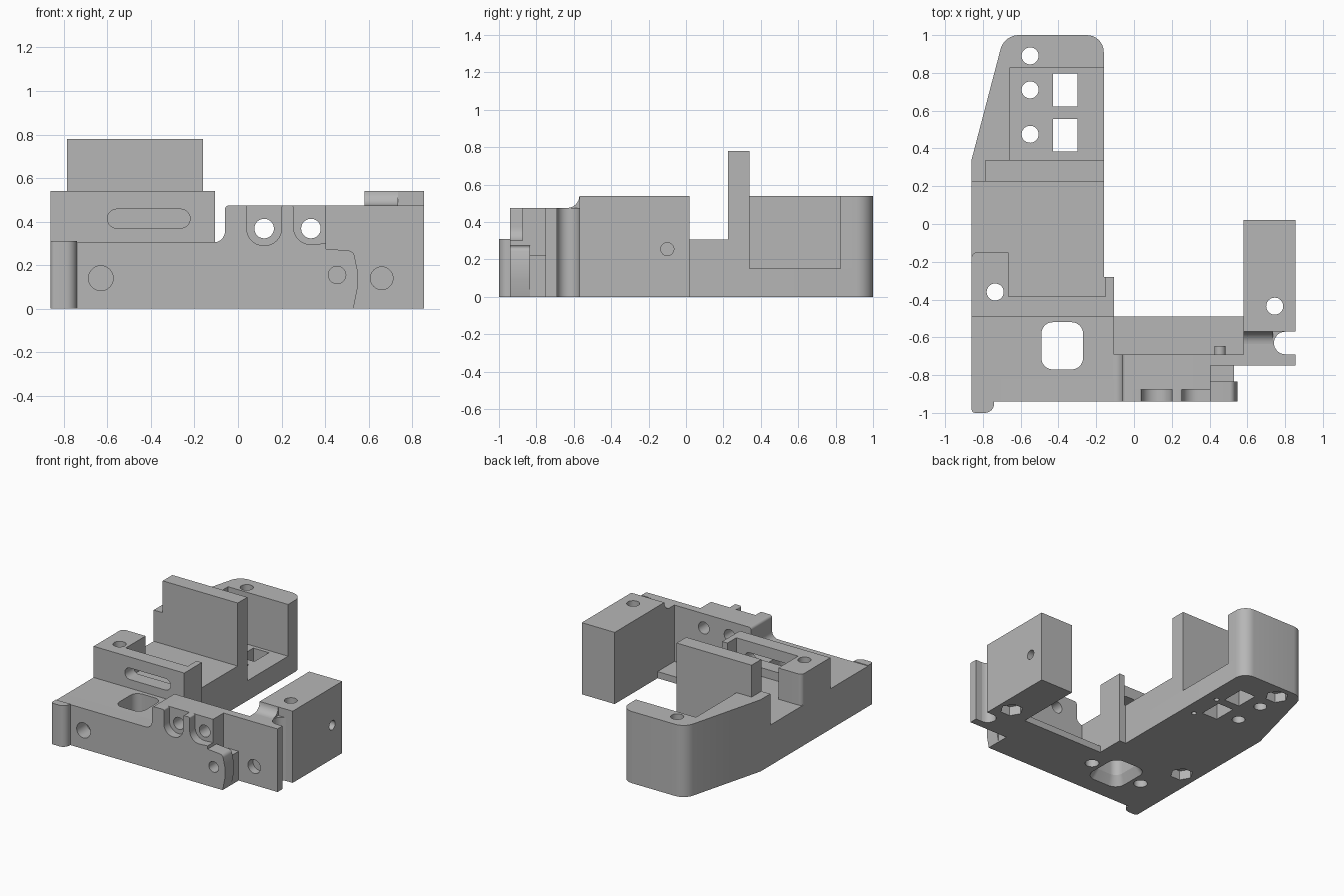
import bpy, bmesh, math
from mathutils import Vector

cube = bpy.data.objects.get("Cube")
if cube:
    bpy.data.objects.remove(cube)

grey = bpy.data.materials.new("plain_grey")
grey.use_nodes = True
colour = (0.47, 0.47, 0.47, 1)
grey.diffuse_color = colour
grey.node_tree.nodes["Principled BSDF"].inputs["Base Color"].default_value = colour


def rounded(pts):
    """Outline from (u, v) or (u, v, radius) corners, rounding those with a radius."""
    out = []
    for i, p in enumerate(pts):
        c = Vector(p[:2])
        if len(p) == 2:
            out.append(c)
            continue
        a = (Vector(pts[i - 1][:2]) - c).normalized()
        b = (Vector(pts[(i + 1) % len(pts)][:2]) - c).normalized()
        half = math.acos(a.dot(b)) / 2
        centre = c + (a + b).normalized() * (p[2] / math.sin(half))
        start = c + a * (p[2] / math.tan(half)) - centre
        end = c + b * (p[2] / math.tan(half)) - centre
        sweep = math.atan2(start.x * end.y - start.y * end.x, start.dot(end))
        for k in range(9):
            t = sweep * k / 8
            out.append(centre + Vector((start.x * math.cos(t) - start.y * math.sin(t),
                                        start.x * math.sin(t) + start.y * math.cos(t))))
    return out


def prism(name, axis, lo, hi, outline, holes=(), flared=()):
    """Extrude an outline with holes along an axis; flared holes are wider at lo."""
    place = {"x": lambda p, w: (w, p.x, p.y),
             "y": lambda p, w: (p.x, w, p.y),
             "z": lambda p, w: (p.x, p.y, w)}[axis]
    loops = [(rounded(o), 1) for o in [outline, *holes]]
    loops += [(rounded(o), 1.3) for o in flared]
    bm = bmesh.new()
    ends = ([], [])
    for pts, widen in loops:
        mid = sum(pts, Vector((0, 0))) / len(pts)
        near = [bm.verts.new(place(mid + (p - mid) * widen, lo)) for p in pts]
        far = [bm.verts.new(place(p, hi)) for p in pts]
        for i in range(len(pts)):
            side = bm.faces.new((near[i - 1], near[i], far[i], far[i - 1]))
            ends[0].append(side.edges[0])
            ends[1].append(side.edges[2])
    for edges in ends:
        bmesh.ops.triangle_fill(bm, edges=edges, use_beauty=True)
    bmesh.ops.recalc_face_normals(bm, faces=bm.faces[:])
    mesh = bpy.data.meshes.new(name)
    bm.to_mesh(mesh)
    bm.free()
    mesh.materials.append(grey)
    mesh.shade_smooth()
    mesh.set_sharp_from_angle(angle=math.radians(30))
    bpy.context.collection.objects.link(bpy.data.objects.new(name, mesh))


def rect(u0, u1, v0, v1, r=None):
    c = [(u0, v0), (u1, v0), (u1, v1), (u0, v1)]
    return [(*p, r) for p in c] if r else c


def ring(u, v, r, n=32):
    return [(u + r * math.cos(2 * math.pi * k / n), v + r * math.sin(2 * math.pi * k / n))
            for k in range(n)]


# Shared hole shapes: bolt holes, nut pockets, windows and the large opening
bolt, nut = 0.045, 0.08
rear_bolt, post_bolt, block_bolt = (-.55, .89), (-.735, -.36), (.745, -.435)
opening = rect(-.49, -.27, -.77, -.52, .06)
floor_holes = [ring(-.55, y, bolt) for y in (.475, .71)]
floor_holes += [rect(-.43, -.30, y - .087, y + .087) for y in (.47, .71)]
blind_holes = [ring(x, -.645, .048) for x in (-.6, -.16)]
blind_holes += [ring(-.255, y, .018) for y in (.345, .59)]

# Base plate: lower layer with nut pockets, upper layer with plain bolt holes
rear_corner = [(-.16, 1, .09), (-.687, 1, .1), (-.86, .34)]
inner_edge = [(-.86, -.82), (-.105, -.82), (-.105, -.28), (-.16, -.28)]
base = inner_edge + rear_corner
prism("base_underside", "z", 0, .07, base,
      floor_holes + blind_holes + [ring(*rear_bolt, nut, 6), ring(*post_bolt, nut, 6)],
      flared=[opening])
prism("base_plate", "z", .07, .15, base,
      floor_holes + [opening, ring(*rear_bolt, bolt), ring(*post_bolt, bolt)])
prism("middle_step", "z", .15, .305, inner_edge + [(-.16, .34), (-.86, .34)],
      [opening, ring(*post_bolt, bolt)])

# Rear walls
prism("rear_wall", "z", .15, .54,
      [(-.86, .225), (-.66, .225), (-.66, .825), (-.16, .825)] + rear_corner,
      [ring(*rear_bolt, bolt)])
prism("upright_plate", "z", .15, .78, rect(-.785, -.16, .225, .34))

# Slotted wall with its post and short return
prism("wall_post", "z", .305, .54,
      [(-.86, -.49), (-.665, -.49), (-.665, -.15), (-.86, -.15, .03)],
      [ring(*post_bolt, bolt)])
prism("slotted_wall", "y", -.49, -.385, rect(-.665, -.105, .305, .54),
      [rect(-.60, -.22, .37, .457, .043)])
prism("wall_return", "z", .305, .54, rect(-.15, -.105, -.385, -.28))
prism("corner_pillar", "z", 0, .31,
      [(-.86, -1, .02), (-.74, -1, .05), (-.74, -.94), (-.86, -.94)])

# Front wall: recessed face, bored middle layer and holder behind
shoulder = [(-.06, .475, .02), (-.06, .305, .05)]
pivots = [ring(x, .368, bolt) for x in (.12, .335)]
bore = ring(-.63, .14, .057)
prism("front_face", "y", -.94, -.875,
      [(-.86, 0), (.405, 0), (.405, .30), (.255, .29, .078), (.255, .475, .01),
       (.2, .475, .01), (.2, .29, .078), (.04, .29, .078), (.04, .475, .01)]
      + shoulder + [(-.86, .305)], [bore])
prism("front_wall", "y", -.875, -.82,
      [(-.86, 0), (.405, 0), (.405, .475)] + shoulder + [(-.86, .305)], pivots + [bore])
prism("pivot_holder", "y", -.82, -.69,
      [(-.105, 0), (.405, 0), (.405, .475)] + shoulder + [(-.105, .305)], pivots)

# Lug, boss, peg, end plate and thin floor
prism("lower_lug", "y", -.94, -.835,
      [(.405, 0), (.53, 0), (.548, .09), (.548, .18), (.53, .265, .03), (.405, .275)],
      [ring(.455, .155, .04)])
prism("boss", "y", -.835, -.75, rect(.405, .53, 0, .22))
prism("peg", "y", -.69, -.645, ring(.455, .155, .03))
prism("end_plate", "y", -.75, -.69, rect(.405, .855, 0, .475), [ring(.66, .14, .052)])
prism("thin_floor", "z", 0, .05, rect(-.105, .58, -.69, -.49))

# Side block with a grooved link and a cove up to its top
front_half = rect(.58, .855, -.57, -.2)
prism("block_underside", "z", 0, .07, front_half, [ring(*block_bolt, nut, 6)])
prism("block_front", "z", .07, .54, front_half, [ring(*block_bolt, bolt)])
prism("block_rear", "x", .58, .755, rect(-.2, .02, 0, .54))
prism("block_side", "x", .755, .855, rect(-.2, .02, 0, .54), [ring(-.1, .255, .035)])
quarter = [k * math.pi / 16 for k in range(9)]
groove = [(.80 - .06 * math.cos(t), -.63 + .06 * math.sin(t))
          for t in [2 * q - math.pi / 2 for q in quarter]]
prism("link", "z", 0, .475, [(.58, -.69)] + groove + [(.58, -.57)])
prism("link_cove", "x", .58, .735,
      [(-.57, .475)] + [(-.635 + .065 * math.cos(t), .54 - .065 * math.sin(t))
                        for t in quarter])
